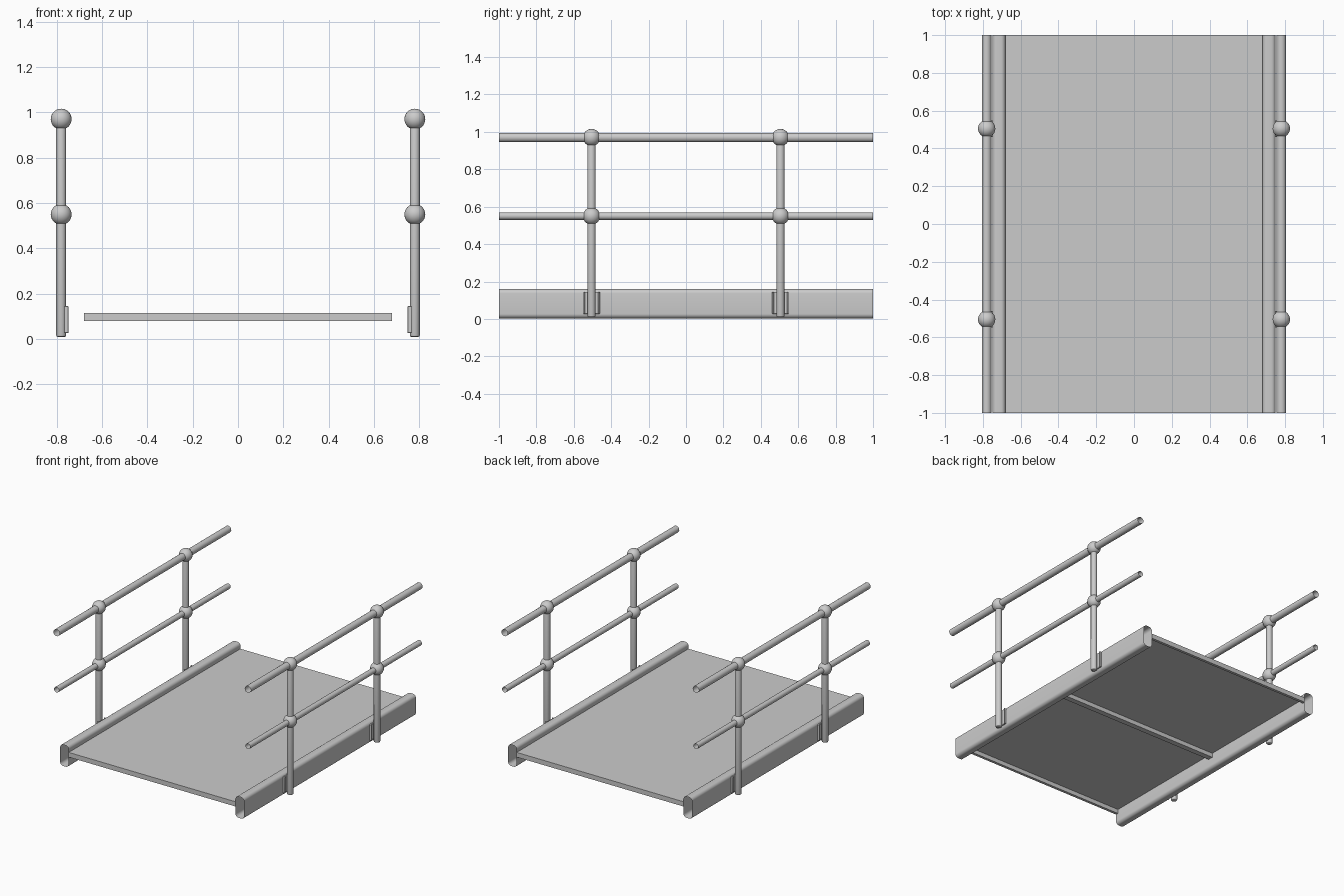
import bpy, bmesh, math
from mathutils import Matrix, Vector

if "Cube" in bpy.data.objects:
    bpy.data.objects.remove(bpy.data.objects["Cube"])

PX, PY = 0.78, 0.505      # post position
TOP, MID = 0.97, 0.55     # rail heights


def finish(name, bm, mirror=(True, False), bevel=0):
    """Turn a bmesh into an object mirrored about the model's centre."""
    bmesh.ops.recalc_face_normals(bm, faces=bm.faces)
    me = bpy.data.meshes.new(name)
    bm.to_mesh(me)
    bm.free()
    ob = bpy.data.objects.new(name, me)
    bpy.context.collection.objects.link(ob)
    bpy.context.view_layer.objects.active = ob
    for o in bpy.context.selected_objects:
        o.select_set(False)
    ob.select_set(True)
    bpy.ops.object.shade_smooth_by_angle(angle=math.radians(35))
    if bevel:
        b = ob.modifiers.new("Bevel", 'BEVEL')
        b.width, b.segments = bevel, 2
    if any(mirror):
        m = ob.modifiers.new("Mirror", 'MIRROR')
        m.use_axis = (mirror[0], mirror[1], False)
        m.use_mirror_merge = False
    return ob


def box(bm, lo, hi):
    lo, hi = Vector(lo), Vector(hi)
    mat = Matrix.Translation((lo + hi) / 2) @ Matrix.Diagonal((*(hi - lo), 1))
    bmesh.ops.create_cube(bm, size=1, matrix=mat)


def extrude_profile(bm, pts, y0, y1):
    """Open-ended tube along y from a closed x/z outline."""
    a = [bm.verts.new((x, y0, z)) for x, z in pts]
    b = [bm.verts.new((x, y1, z)) for x, z in pts]
    for i in range(len(pts)):
        j = (i + 1) % len(pts)
        bm.faces.new((a[i], a[j], b[j], b[i]))


def rounded_rect(x0, x1, z0, z1, r, seg=6):
    pts = []
    corners = [(x1 - r, z1 - r), (x0 + r, z1 - r), (x0 + r, z0 + r), (x1 - r, z0 + r)]
    for k, (cx, cz) in enumerate(corners):
        for i in range(seg + 1):
            t = math.radians(90 * (k + i / seg))
            pts.append((cx + r * math.cos(t), cz + r * math.sin(t)))
    return pts


# side beams: open rounded box sections
bm = bmesh.new()
extrude_profile(bm, rounded_rect(0.68, 0.75, 0.003, 0.16, 0.024), -1, 1)
finish("side_beam", bm)

# deck sheet
bm = bmesh.new()
box(bm, (-0.68, -1, 0.111), (0.68, 1, 0.115))
finish("deck", bm, (False, False))

# cross bars under the deck: both ends and the middle
bm = bmesh.new()
box(bm, (-0.68, 0.98, 0.08), (0.68, 1, 0.111))
finish("end_bar", bm, (False, True))
bm = bmesh.new()
box(bm, (-0.68, -0.02, 0.08), (0.68, 0.02, 0.111))
finish("middle_bar", bm, (False, False))

# handrails: open round tubes
for name, z, r in (("top_rail", TOP, 0.025), ("middle_rail", MID, 0.02)):
    bm = bmesh.new()
    circle = [(PX + r * math.cos(t * math.pi / 12), z + r * math.sin(t * math.pi / 12))
              for t in range(24)]
    extrude_profile(bm, circle, -1, 1)
    finish(name, bm)

# posts with softened ends
bm = bmesh.new()
bmesh.ops.create_cone(bm, cap_ends=True, segments=24, radius1=0.022, radius2=0.022,
                      depth=TOP - 0.01,
                      matrix=Matrix.Translation((PX, PY, (TOP + 0.01) / 2)))
rims = [e for e in bm.edges if abs(e.verts[0].co.z - e.verts[1].co.z) < 1e-4]
bmesh.ops.bevel(bm, geom=rims, offset=0.006, segments=3, profile=0.5, affect='EDGES')
finish("post", bm, (True, True))

# ball joints
for name, z in (("top_ball", TOP), ("middle_ball", MID)):
    bm = bmesh.new()
    bmesh.ops.create_uvsphere(bm, u_segments=24, v_segments=16, radius=0.046,
                              matrix=Matrix.Translation((PX, PY, z)))
    finish(name, bm, (True, True))

# post brackets: shallow channel plates fixed to the beams
bm = bmesh.new()
h = 0.044
outline = [(0.748, -h), (0.766, -h), (0.766, -h + 0.008), (0.757, -h + 0.008),
           (0.757, h - 0.008), (0.766, h - 0.008), (0.766, h), (0.748, h)]
f = bm.faces.new([bm.verts.new((x, PY + y, 0.027)) for x, y in outline])
ext = bmesh.ops.extrude_face_region(bm, geom=[f], use_keep_orig=True)
bmesh.ops.translate(bm, vec=(0, 0, 0.118),
                    verts=[v for v in ext["geom"] if isinstance(v, bmesh.types.BMVert)])
finish("bracket", bm, (True, True), bevel=0.002)
